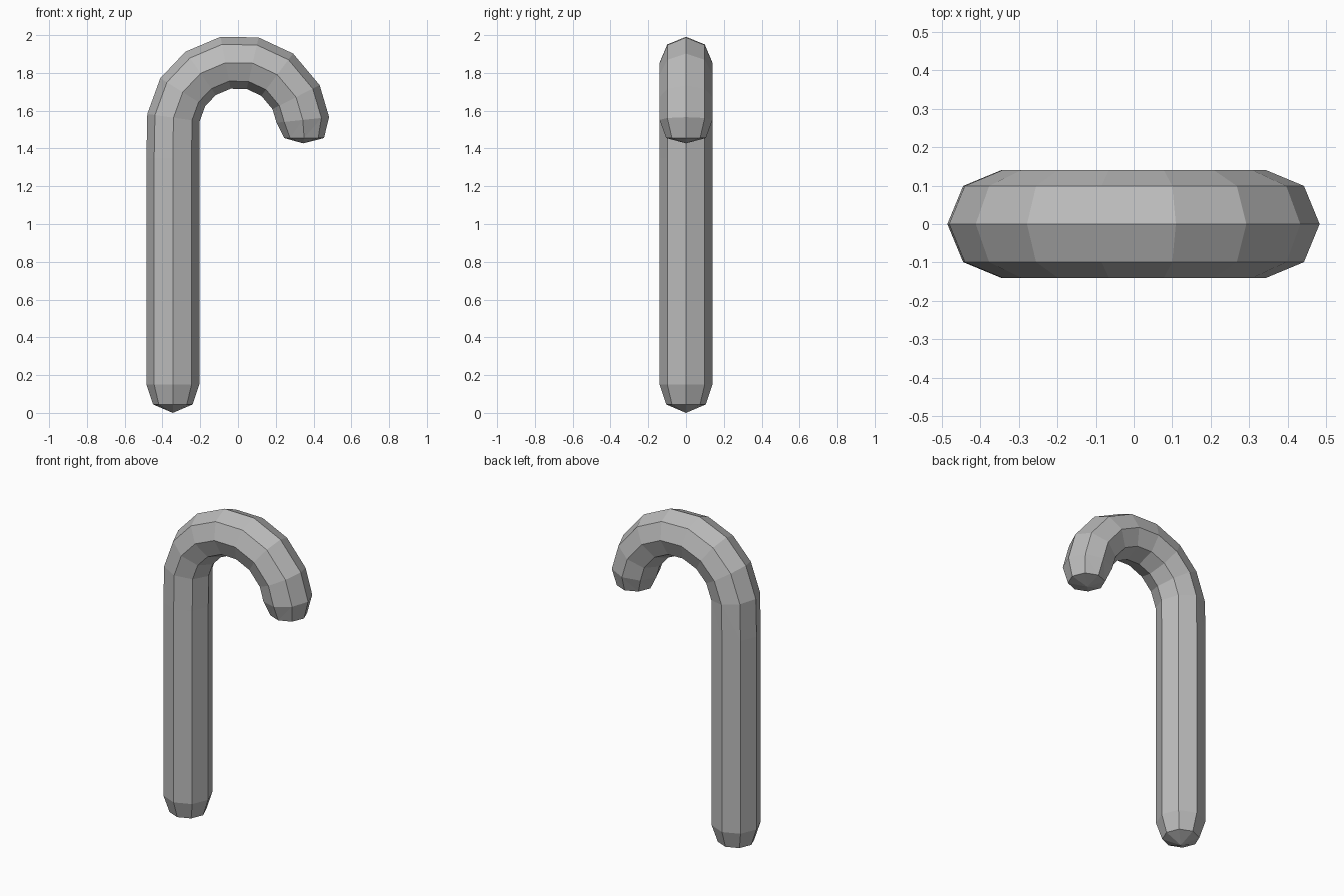
import bpy, bmesh, math
from mathutils import Vector

if "Cube" in bpy.data.objects:
    bpy.data.objects.remove(bpy.data.objects["Cube"])

SIDES, R, BEND, TOP = 8, 0.14, 0.345, 1.515

# Path stations: (x, z, tangent angle, radius); the tangent lies in the xz plane
up = math.pi / 2
stations = [(-BEND, 0.045, up, 0.105), (-BEND, 0.15, up, R),
            (-BEND, 0.75, up, R), (-BEND, 1.35, up, R)]
for deg in (172, 148, 125, 101, 77, 53, 27, 6):
    a = math.radians(deg)
    stations.append((BEND * math.cos(a), TOP + BEND * math.sin(a), a - up, R))
stations.append((BEND + 0.005, 1.455, -up, 0.105))

bm = bmesh.new()


def ring(x, z, ang, r):
    """Octagon across the path, with a ridge along the outside of the bend."""
    out = Vector((-math.sin(ang), 0, math.cos(ang)))
    side = Vector((0, 1, 0))
    c = Vector((x, 0, z))
    return [bm.verts.new(c + r * (out * math.cos(t) + side * math.sin(t)))
            for t in (2 * math.pi * i / SIDES for i in range(SIDES))]


# Cane body
rings = [ring(*s) for s in stations]
for a, b in zip(rings, rings[1:]):
    for i in range(SIDES):
        j = (i + 1) % SIDES
        bm.faces.new((a[i], a[j], b[j], b[i]))

# Rounded ends
for loop, tip in ((rings[0], (-BEND, 0, 0)), (rings[-1], (BEND, 0, 1.427))):
    v = bm.verts.new(tip)
    for i in range(SIDES):
        bm.faces.new((loop[i], loop[(i + 1) % SIDES], v))

bmesh.ops.triangulate(bm, faces=bm.faces[:])
bmesh.ops.recalc_face_normals(bm, faces=bm.faces[:])

mesh = bpy.data.meshes.new("hooked_cane")
bm.to_mesh(mesh)
bm.free()
cane = bpy.data.objects.new("hooked_cane", mesh)
bpy.context.collection.objects.link(cane)

# Plain grey
grey = bpy.data.materials.new("plain_grey")
grey.diffuse_color = (0.5, 0.5, 0.5, 1)
grey.use_nodes = True
grey.node_tree.nodes["Principled BSDF"].inputs["Base Color"].default_value = grey.diffuse_color
mesh.materials.append(grey)
